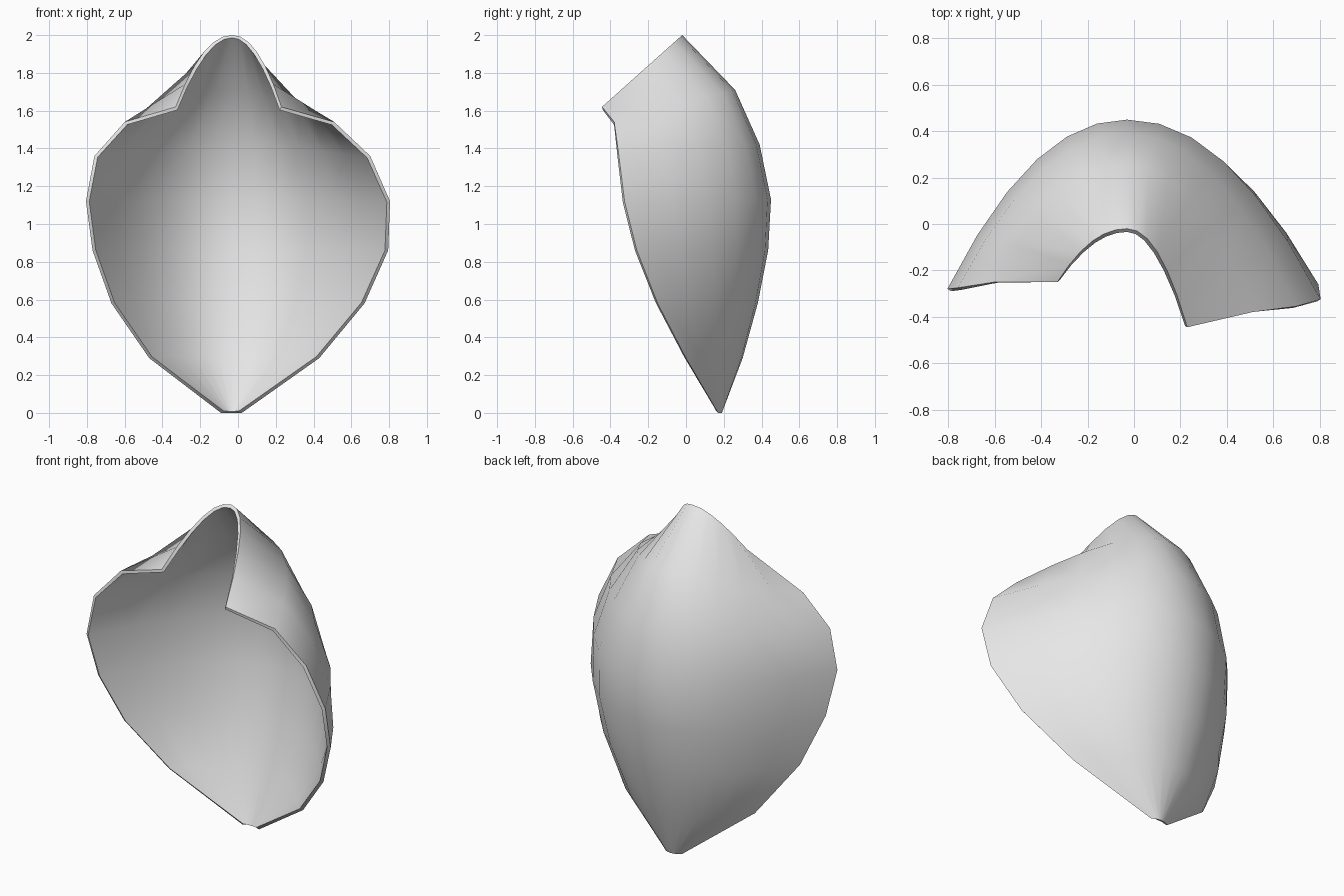
import bpy
import bmesh
from mathutils import Vector

cube = bpy.data.objects.get("Cube")
if cube:
    bpy.data.objects.remove(cube, do_unlink=True)

# One flat colour for the whole petal
grey = bpy.data.materials.new("pale_grey")
grey.use_nodes = True
grey.diffuse_color = (0.8, 0.8, 0.8, 1)
grey.node_tree.nodes["Principled BSDF"].inputs["Base Color"].default_value = (0.8, 0.8, 0.8, 1)

# Each rib of the petal: left rim, spine, right rim, from stem to tip
RIBS = [
    ((-0.09, 0.17, 0.00), (-0.03, 0.19, 0.00), (0.02, 0.17, 0.00)),
    ((-0.47, 0.02, 0.29), (-0.03, 0.30, 0.29), (0.43, 0.00, 0.29)),
    ((-0.67, -0.12, 0.58), (-0.03, 0.38, 0.58), (0.67, -0.15, 0.58)),
    ((-0.77, -0.22, 0.86), (-0.03, 0.435, 0.86), (0.795, -0.26, 0.86)),
    ((-0.805, -0.28, 1.12), (-0.03, 0.45, 1.13), (0.805, -0.325, 1.12)),
    ((-0.76, -0.275, 1.36), (-0.03, 0.39, 1.42), (0.70, -0.355, 1.36)),
    ((-0.60, -0.25, 1.54), (-0.03, 0.26, 1.71), (0.51, -0.38, 1.54)),
    ((-0.33, -0.25, 1.62), (-0.03, -0.02, 2.00), (0.23, -0.445, 1.62)),
]
HALF = 6  # segments on each side of the spine


def rib_point(rib, t):
    """Point on an arched rib; t runs from -1 (left) to 1 (right)."""
    spine = Vector(rib[1])
    rim = Vector(rib[2] if t > 0 else rib[0])
    reach = rim - spine
    a = abs(t)
    bow = a ** 2.1
    return spine + Vector((reach.x * a, reach.y * bow, reach.z * bow))


# Curved sheet lofted through the ribs
bm = bmesh.new()
grid = [[bm.verts.new(rib_point(rib, i / HALF)) for i in range(-HALF, HALF + 1)]
        for rib in RIBS]
for low, high in zip(grid, grid[1:]):
    for i in range(2 * HALF):
        bm.faces.new((low[i], high[i], high[i + 1], low[i + 1]))
mesh = bpy.data.meshes.new("petal")
bm.to_mesh(mesh)
bm.free()
mesh.materials.append(grey)
petal = bpy.data.objects.new("petal", mesh)
bpy.context.collection.objects.link(petal)

# Thin wall grown towards the hollow side
wall = petal.modifiers.new("wall", "SOLIDIFY")
wall.thickness = 0.02
wall.offset = -1

# Smooth surface with a crisp rim
bpy.ops.object.select_all(action="DESELECT")
petal.select_set(True)
bpy.context.view_layer.objects.active = petal
bpy.ops.object.modifier_apply(modifier=wall.name)
bpy.ops.object.shade_smooth_by_angle(angle=0.9)
